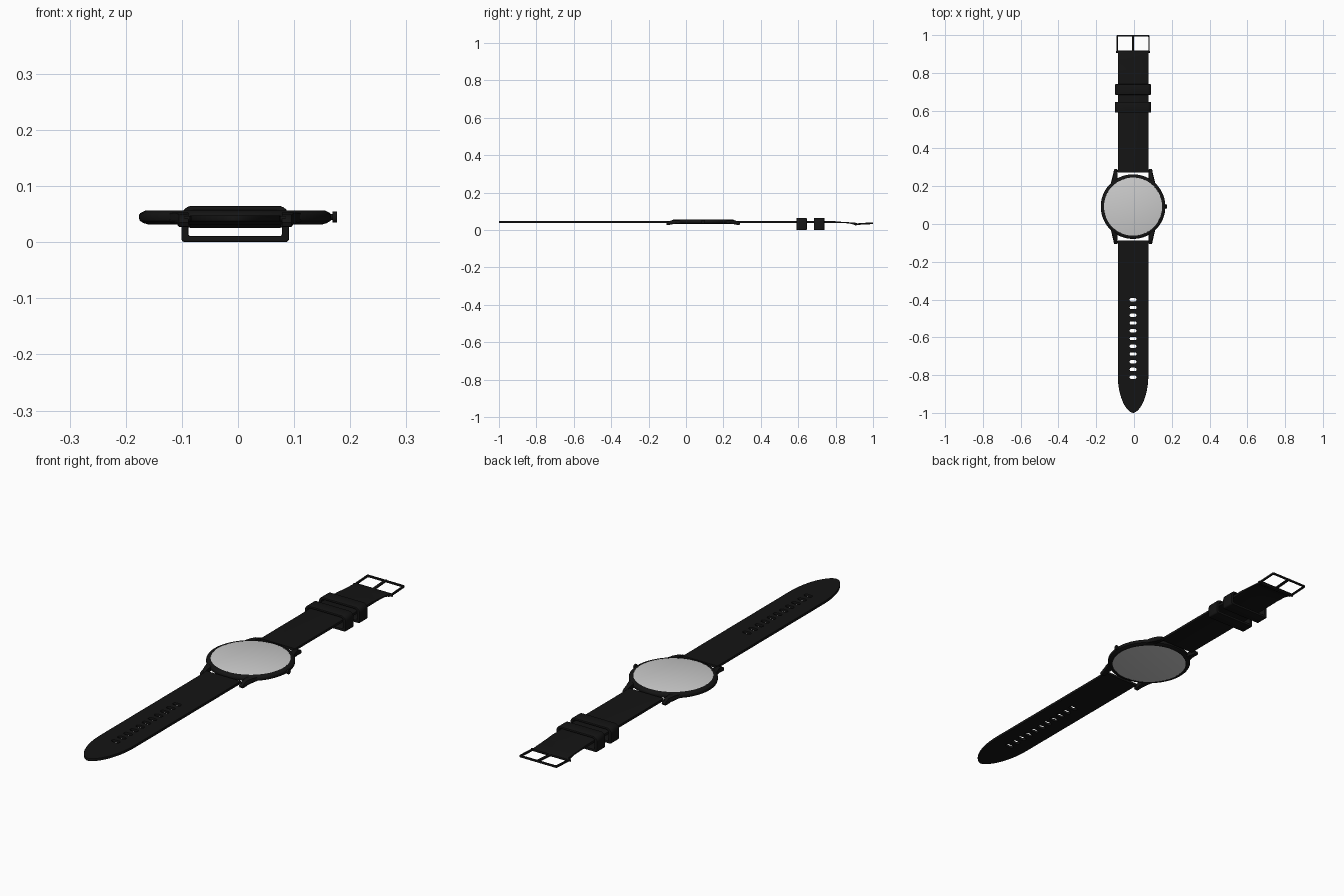
import bpy, bmesh
from math import sin, cos, pi, radians, sqrt

if "Cube" in bpy.data.objects:
    bpy.data.objects.remove(bpy.data.objects["Cube"])

CX, CY = -0.005, 0.092          # centre of the watch case
SIDE = (pi / 2, 0, pi / 2)      # profile (y, z) extruded along x
FRONT = (pi / 2, 0, 0)          # profile (x, z) extruded along y

black = bpy.data.materials.new("black")
black.diffuse_color = (0.007, 0.007, 0.007, 1)
black.use_nodes = True
black.node_tree.nodes["Principled BSDF"].inputs["Base Color"].default_value = black.diffuse_color


def finish(ob, mat=black, angle=35):
    if mat:
        ob.data.materials.append(mat)
    bpy.ops.object.select_all(action='DESELECT')
    ob.select_set(True)
    bpy.context.view_layer.objects.active = ob
    bpy.ops.object.shade_smooth_by_angle(angle=radians(angle))
    return ob


def flat_part(name, loops, half, bevel=0.0, loc=(0, 0, 0), rot=(0, 0, 0)):
    """Filled outline (later loops are holes), extruded both ways by half."""
    cu = bpy.data.curves.new(name, 'CURVE')
    cu.dimensions, cu.fill_mode = '2D', 'BOTH'
    cu.extrude, cu.bevel_depth, cu.offset = half - bevel, bevel, -bevel
    cu.bevel_resolution = 1
    for pts in loops:
        s = cu.splines.new('POLY')
        s.points.add(len(pts) - 1)
        for p, (x, y) in zip(s.points, pts):
            p.co = (x, y, 0, 1)
        s.use_cyclic_u = True
    ob = bpy.data.objects.new(name, cu)
    bpy.context.collection.objects.link(ob)
    ob.location, ob.rotation_euler = loc, rot
    bpy.ops.object.select_all(action='DESELECT')
    ob.select_set(True)
    bpy.context.view_layer.objects.active = ob
    bpy.ops.object.convert(target='MESH')
    bpy.ops.object.transform_apply(location=True, rotation=True, scale=True)
    return finish(bpy.context.object)


def round_rect(x0, x1, y0, y1, r_low, r_top, n=6):
    pts = []
    for x, y, r, a0 in ((x1, y1, r_top, 0), (x0, y1, r_top, 1),
                        (x0, y0, r_low, 2), (x1, y0, r_low, 3)):
        cx = x - r if x == x1 else x + r
        cy = y - r if y == y1 else y + r
        for i in range(n + 1):
            a = (a0 + i / n) * pi / 2
            pts.append((cx + r * cos(a), cy + r * sin(a)))
    return pts


def lathe(name, profile, mat=black, closed=True):
    bm = bmesh.new()
    vs = [bm.verts.new((r, 0, z)) for r, z in profile]
    es = [bm.edges.new(p) for p in zip(vs, vs[1:] + vs[:1] if closed else vs[1:])]
    bmesh.ops.spin(bm, geom=vs + es, cent=(0, 0, 0), axis=(0, 0, 1),
                   angle=2 * pi, steps=96)
    bmesh.ops.remove_doubles(bm, verts=bm.verts, dist=1e-5)
    bmesh.ops.recalc_face_normals(bm, faces=bm.faces)
    me = bpy.data.meshes.new(name)
    bm.to_mesh(me)
    bm.free()
    ob = bpy.data.objects.new(name, me)
    bpy.context.collection.objects.link(ob)
    ob.location = (CX, CY, 0)
    return finish(ob, mat)


def rod(name, r, length, loc, rot=(0, pi / 2, 0), n=24):
    bpy.ops.mesh.primitive_cylinder_add(vertices=n, radius=r, depth=length,
                                        location=loc, rotation=rot)
    ob = bpy.context.object
    ob.name = name
    return finish(ob)


# Case ring, glass and back plate
lathe("case_ring", [(0.152, 0.033), (0.156, 0.032), (0.163, 0.034), (0.170, 0.038),
                    (0.171, 0.041), (0.171, 0.049), (0.169, 0.052), (0.160, 0.0565),
                    (0.156, 0.057), (0.154, 0.056)])
lathe("glass", [(0, 0.050), (0.155, 0.050), (0.155, 0.0555), (0.153, 0.0562), (0, 0.0562)],
      None, False)
lathe("back_plate", [(0, 0.038), (0.153, 0.038), (0.153, 0.0335), (0.148, 0.0325), (0, 0.0325)],
      None, False)

# Crown
rod("crown_stem", 0.005, 0.016, (CX + 0.168, CY, 0.045))
rod("crown", 0.010, 0.008, (CX + 0.177, CY, 0.045))

# Lugs: side profile, flared outward where they meet the case
lug = [(0.105, 0.052), (0.15, 0.053), (0.175, 0.050), (0.194, 0.042), (0.198, 0.035),
       (0.195, 0.028), (0.186, 0.027), (0.165, 0.031), (0.135, 0.035), (0.105, 0.036)]
for sx in (-1, 1):
    for sy in (-1, 1):
        ob = flat_part("lug", [[(CY + sy * y, z) for y, z in lug]], 0.009, 0.002,
                       (CX + sx * 0.092, 0, 0), SIDE)
        for v in ob.data.vertices:
            if (v.co.x - CX) * sx > 0.092:
                v.co.x += sx * max(0, 0.175 - abs(v.co.y - CY)) * 0.3

# Spring bars holding the straps
for sy in (-1, 1):
    rod("spring_bar", 0.005, 0.18, (CX, CY + sy * 0.188, 0.042))

# Long strap with rounded tip and adjustment slots
W = 0.081
half_tip = [(W * sqrt(1 - t ** 2.0) ** 1.15, -0.80 - 0.2 * t)
            for t in [sin(i / 14 * pi / 2) for i in range(14)]]
outline = ([(W, -0.087)] + half_tip + [(0, -1.0)]
           + [(-x, y) for x, y in reversed(half_tip)] + [(-W, -0.087)])
slots = [round_rect(-0.018, 0.018, y - 0.009, y + 0.009, 0.0085, 0.0085, 4)
         for y in [-0.401 - 0.041 * i for i in range(11)]]
flat_part("long_strap", [outline] + slots, 0.0055, 0.0015, (CX, 0, 0.0425))

# Short strap, thinning and dipping toward the buckle
short = [(0.272, 0.037), (0.272, 0.048), (0.79, 0.048), (0.82, 0.045), (0.87, 0.042),
         (0.905, 0.040), (0.917, 0.036), (0.919, 0.031), (0.914, 0.026), (0.904, 0.025),
         (0.896, 0.030), (0.87, 0.036), (0.82, 0.038), (0.78, 0.037)]
flat_part("short_strap", [short], W, 0.0015, (CX, 0, 0), SIDE)

# Keeper loops
for y in (0.618, 0.712):
    flat_part("keeper_loop",
              [round_rect(-0.096, 0.096, 0, 0.065, 0.007, 0.02),
               round_rect(-0.083, 0.083, 0.011, 0.056, 0.003, 0.010)],
              0.028, 0.003, (CX, y, 0), FRONT)

# Buckle: frame, hinge bar and tongue
flat_part("buckle_frame",
          [round_rect(-0.088, 0.088, -0.092, 0, 0.003, 0.006),
           round_rect(-0.081, 0.081, -0.084, -0.007, 0.002, 0.004)],
          0.004, 0.001, (CX, 1.0, 0.036), (radians(3), 0, 0))
rod("buckle_bar", 0.005, 0.182, (CX, 0.911, 0.031))
flat_part("buckle_tongue", [round_rect(-0.006, 0.006, -0.10, -0.001, 0.002, 0.004)],
          0.003, 0.001, (CX, 1.0, 0.039), (radians(4), 0, 0))
